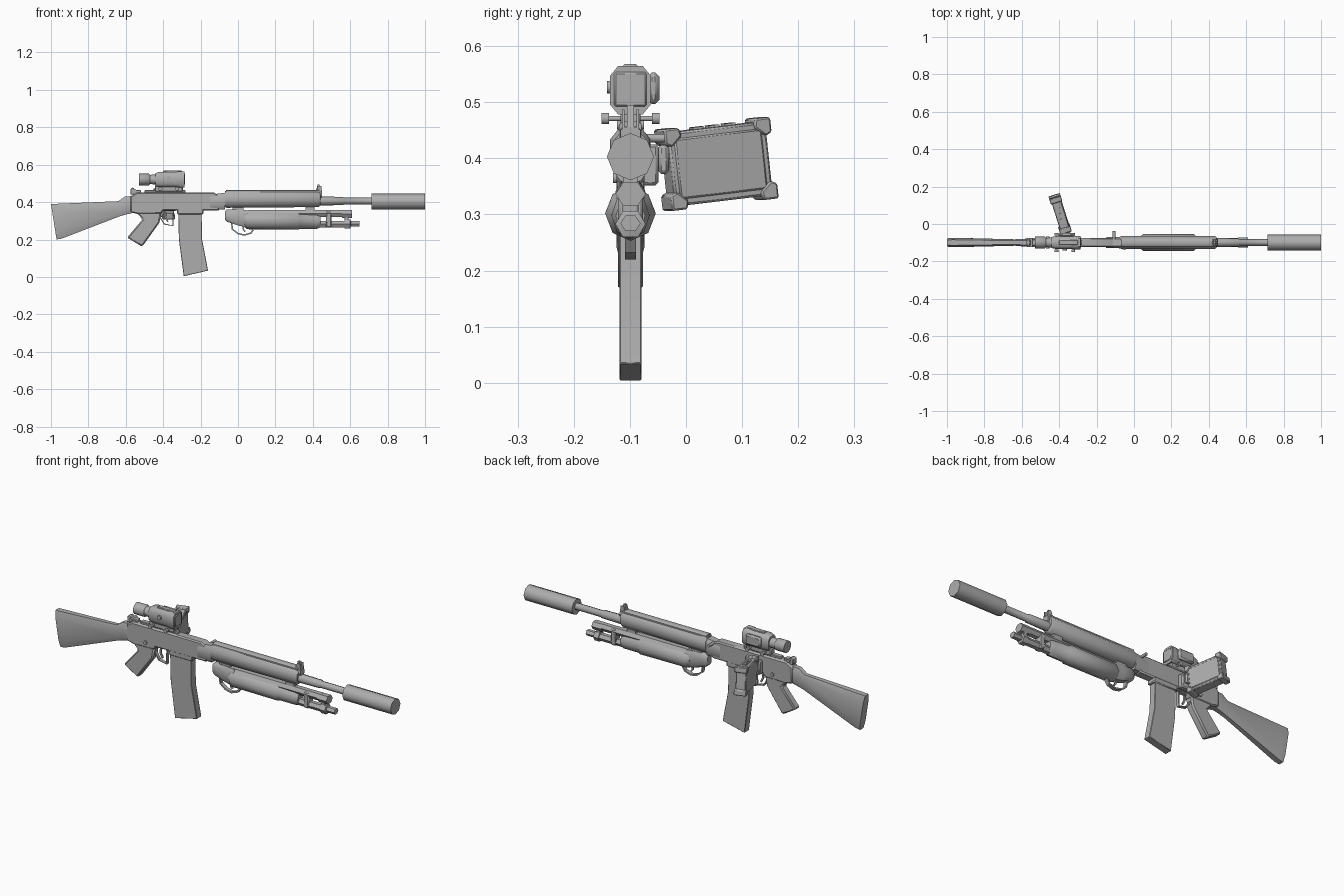
import bpy, bmesh, math
from mathutils import Matrix, Vector

if "Cube" in bpy.data.objects:
    bpy.data.objects.remove(bpy.data.objects["Cube"])

YC = -0.099          # centre plane of the rifle
grey = bpy.data.materials.new("gunmetal_grey")
grey.diffuse_color = (0.42, 0.42, 0.42, 1)
grey.use_nodes = True
grey.node_tree.nodes["Principled BSDF"].inputs["Base Color"].default_value = grey.diffuse_color


def finish(name, bm, bevel=0.0, smooth=35):
    bmesh.ops.recalc_face_normals(bm, faces=bm.faces)
    me = bpy.data.meshes.new(name)
    bm.to_mesh(me)
    bm.free()
    me.materials.append(grey)
    ob = bpy.data.objects.new(name, me)
    bpy.context.collection.objects.link(ob)
    if bevel:
        m = ob.modifiers.new("bevel", 'BEVEL')
        m.width, m.segments, m.limit_method = bevel, 1, 'ANGLE'
    bpy.ops.object.select_all(action='DESELECT')
    ob.select_set(True)
    bpy.context.view_layer.objects.active = ob
    bpy.ops.object.shade_smooth_by_angle(angle=math.radians(smooth))
    return ob


def bridge(bm, rings):
    n = len(rings[0])
    for a, b in zip(rings, rings[1:]):
        for i in range(n):
            bm.faces.new((a[i], a[(i + 1) % n], b[(i + 1) % n], b[i]))
    bm.faces.new(rings[0])
    bm.faces.new(rings[-1])


def ngon(n, turn=0.0):
    return [(math.cos(2 * math.pi * (i + turn) / n), math.sin(2 * math.pi * (i + turn) / n)) for i in range(n)]


OCT, HEX, ROUND = ngon(8), ngon(6), ngon(16)
SOFT = [(1, -.6), (1, .6), (.6, 1), (-.6, 1), (-1, .6), (-1, -.6), (-.6, -1), (.6, -1)]
BOX = [(1, -1), (1, 1), (-1, 1), (-1, -1)]


def loft(name, shape, sections, y=YC, smooth=50):
    """Sections along x: (x, z low, z high, half width, optional forward lean of the bottom)."""
    bm = bmesh.new()
    rings = []
    for x, lo, hi, hy, *lean in sections:
        d = lean[0] if lean else 0
        rings.append([bm.verts.new((x + d * (1 - v) / 2, y + u * hy, (lo + hi) / 2 + v * (hi - lo) / 2)) for u, v in shape])
    bridge(bm, rings)
    return finish(name, bm, smooth=smooth)


def plate(name, pts, hy, y=YC, bevel=0.0):
    """Side profile in x, z pushed out to both sides of y."""
    bm = bmesh.new()
    bridge(bm, [[bm.verts.new((x, y + s * hy, z)) for x, z in pts] for s in (-1, 1)])
    return finish(name, bm, bevel)


def box(name, x0, x1, y0, y1, z0, z1, bevel=0.0, matrix=Matrix()):
    bm = bmesh.new()
    bridge(bm, [[bm.verts.new(matrix @ Vector((x, y, z))) for x, y in ((x0, y0), (x1, y0), (x1, y1), (x0, y1))] for z in (z0, z1)])
    return finish(name, bm, bevel)


def pin(name, x, y0, y1, z, r, n=8):
    """Cylinder across the rifle."""
    bm = bmesh.new()
    bridge(bm, [[bm.verts.new((x + u * r, y, z + v * r)) for u, v in ngon(n, .5)] for y in (y0, y1)])
    return finish(name, bm, smooth=50)


def strap(name, path, t, hy):
    """Thin band following a path in x, z."""
    bm = bmesh.new()
    rings = []
    for i, (x, z) in enumerate(path):
        a, b = Vector(path[max(i - 1, 0)]), Vector(path[min(i + 1, len(path) - 1)])
        d = (b - a).normalized()
        rings.append([bm.verts.new((x - d.y * t * s, YC + hy * u, z + d.x * t * s)) for s, u in ((-1, -1), (1, -1), (1, 1), (-1, 1))])
    bridge(bm, rings)
    return finish(name, bm)


# shoulder stock with slanted butt and wrist
loft("stock", SOFT, [(-1, .2, .39, .023, .03), (-.97, .205, .391, .025, .028), (-.64, .325, .405, .017, .01),
                     (-.605, .335, .43, .02, .01), (-.57, .34, .432, .02)])

# receiver and its details
plate("receiver", [(-.575, .345), (-.53, .335), (-.41, .338), (-.4, .355), (-.1, .355), (-.1, .435),
                   (-.13, .452), (-.54, .452), (-.575, .43)], .025, bevel=.006)
loft("receiver_front", SOFT, [(-.15, .358, .44, .028), (-.07, .36, .45, .031)])
box("top_rail", -.5, -.28, YC - .014, YC + .014, .45, .464, .003)
plate("rear_sight", [(-.575, .44), (-.575, .472), (-.56, .478), (-.55, .465), (-.52, .465), (-.515, .44)], .016, bevel=.003)
pin("rear_sight_knob", -.55, YC - .024, YC + .024, .46, .009)
pin("charging_handle", -.107, YC, -.038, .436, .008)
pin("selector", -.46, YC - .031, YC + .031, .365, .01)

# grip, trigger and magazine
plate("pistol_grip", [(-.545, .345), (-.41, .345), (-.42, .29), (-.512, .162), (-.593, .21), (-.51, .308), (-.53, .33)], .022, bevel=.007)
strap("trigger_guard", [(-.42, .325), (-.395, .283), (-.348, .273), (-.345, .35)], .003, .009)
strap("trigger", [(-.385, .345), (-.388, .32), (-.375, .295)], .004, .005)
box("magazine_well", -.325, -.185, YC - .024, YC + .024, .335, .37, .004)
plate("magazine", [(-.32, .36), (-.195, .36), (-.192, .2), (-.16, .034), (-.29, .004), (-.316, .2)], .0195, bevel=.002)

# forend, barrel and suppressor
loft("handguard", ngon(8, .5), [(-.07, .37, .462, .037), (-.06, .366, .464, .039), (.43, .37, .464, .038), (.44, .38, .455, .032)])
loft("handguard_top", SOFT, [(-.065, .44, .466, .02), (.435, .44, .466, .02)])
loft("gas_block", SOFT, [(.4, .425, .46, .02), (.45, .425, .456, .018)])
plate("front_sight_post", [(.41, .45), (.45, .45), (.442, .47), (.435, .495), (.426, .495), (.42, .47)], .006)
for s in (-1, 1):
    plate("front_sight_ear", [(.415, .45), (.45, .45), (.445, .487), (.428, .487)], .002, y=YC + s * .013)
loft("barrel", OCT, [(.43, .382, .43, .024), (.56, .384, .428, .022), (.565, .387, .424, .018), (.73, .387, .424, .018)])
loft("suppressor", OCT, [(.715, .361, .445, .042), (1, .361, .445, .042)])

# underslung launcher
loft("launcher_receiver", SOFT, [(-.07, .305, .352, .018), (-.06, .295, .36, .024), (.0, .275, .36, .026), (.06, .262, .355, .027)])
loft("launcher_upper_tube", HEX, [(.05, .318, .36, .024), (.57, .318, .36, .024)])
loft("launcher_lower_tube", HEX, [(.05, .262, .302, .021), (.6, .262, .302, .021)])
loft("launcher_muzzle", HEX, [(.555, .313, .36, .027), (.61, .313, .36, .027)])
loft("launcher_cap", HEX, [(.57, .256, .31, .027), (.6, .256, .31, .027), (.603, .268, .3, .018), (.65, .268, .3, .018)])
loft("pump_grip", OCT, [(.03, .27, .345, .03), (.05, .255, .35, .045), (.32, .253, .35, .045), (.33, .256, .345, .036),
                        (.42, .256, .34, .034), (.44, .265, .33, .026)])
box("tube_clamp", .47, .5, YC - .022, YC + .022, .265, .352, .005)
box("muzzle_clamp", .57, .59, YC - .014, YC + .014, .285, .335, .003)
box("launcher_hanger_rear", -.03, .03, YC - .013, YC + .013, .345, .385)
box("launcher_hanger_front", .36, .41, YC - .013, YC + .013, .335, .385)
strap("launcher_trigger_guard", [(-.035, .3), (-.03, .255), (.0, .232), (.035, .224), (.07, .235), (.09, .265)], .004, .01)
strap("launcher_trigger", [(.03, .275), (.028, .255), (.038, .242)], .004, .005)

# optic, its mount and knobs
box("optic_mount", -.445, -.295, YC - .018, YC + .018, .455, .492, .005)
for x in (-.415, -.325):
    pin("mount_bolt", x, YC - .044, YC + .044, .471, .005)
    for s in (-1, 1):
        pin("mount_knob", x, YC + s * .038, YC + s * .052, .471, .011)
loft("optic_eyepiece", ROUND, [(-.53, .49, .552, .031), (-.475, .49, .552, .031), (-.47, .496, .546, .025), (-.42, .494, .548, .027)])
loft("optic_body", SOFT, [(-.44, .485, .555, .03), (-.42, .48, .562, .034), (-.33, .48, .562, .034), (-.32, .478, .565, .036),
                          (-.287, .478, .565, .036)])
box("optic_lens", -.29, -.283, YC - .029, YC + .029, .492, .554, .008)
box("optic_top_cap", -.4, -.3, YC - .013, YC + .013, .555, .568, .003)
box("optic_side_housing", -.405, -.315, YC + .03, YC + .052, .497, .553, .008)
pin("optic_dial", -.37, YC - .042, YC - .02, .527, .012)

# side screen unit, turned and tilted on an arm
box("arm_bracket", -.4, -.33, YC + .02, YC + .05, .352, .425, .005)
pin("arm_hinge", -.366, YC + .03, -.02, .4, .012)
box("arm_block", -.395, -.34, -.05, -.03, .372, .424, .006)
tilt = Matrix.Translation((-.395, .054, .39)) @ Matrix.Rotation(math.radians(17.5), 4, 'Z') @ Matrix.Rotation(math.radians(6.5), 4, 'X')
box("screen_case", -.026, .026, -.092, .092, -.066, .066, .004, tilt)
box("screen_face", .02, .029, -.082, .082, -.054, .054, .003, tilt)
for sy in (-1, 1):
    for sz in (-1, 1):
        pts = [(.1, .073), (.1, .046), (.088, .04), (.068, .058), (.072, .073)]
        bm = bmesh.new()
        bridge(bm, [[bm.verts.new(tilt @ Vector((x, sy * u, sz * v))) for u, v in pts] for x in (-.032, .032)])
        finish("screen_corner", bm, .003)
for y in (-.04, -.01, .02):
    box("screen_button", -.012, .012, y, y + .02, .064, .07, 0, tilt)
